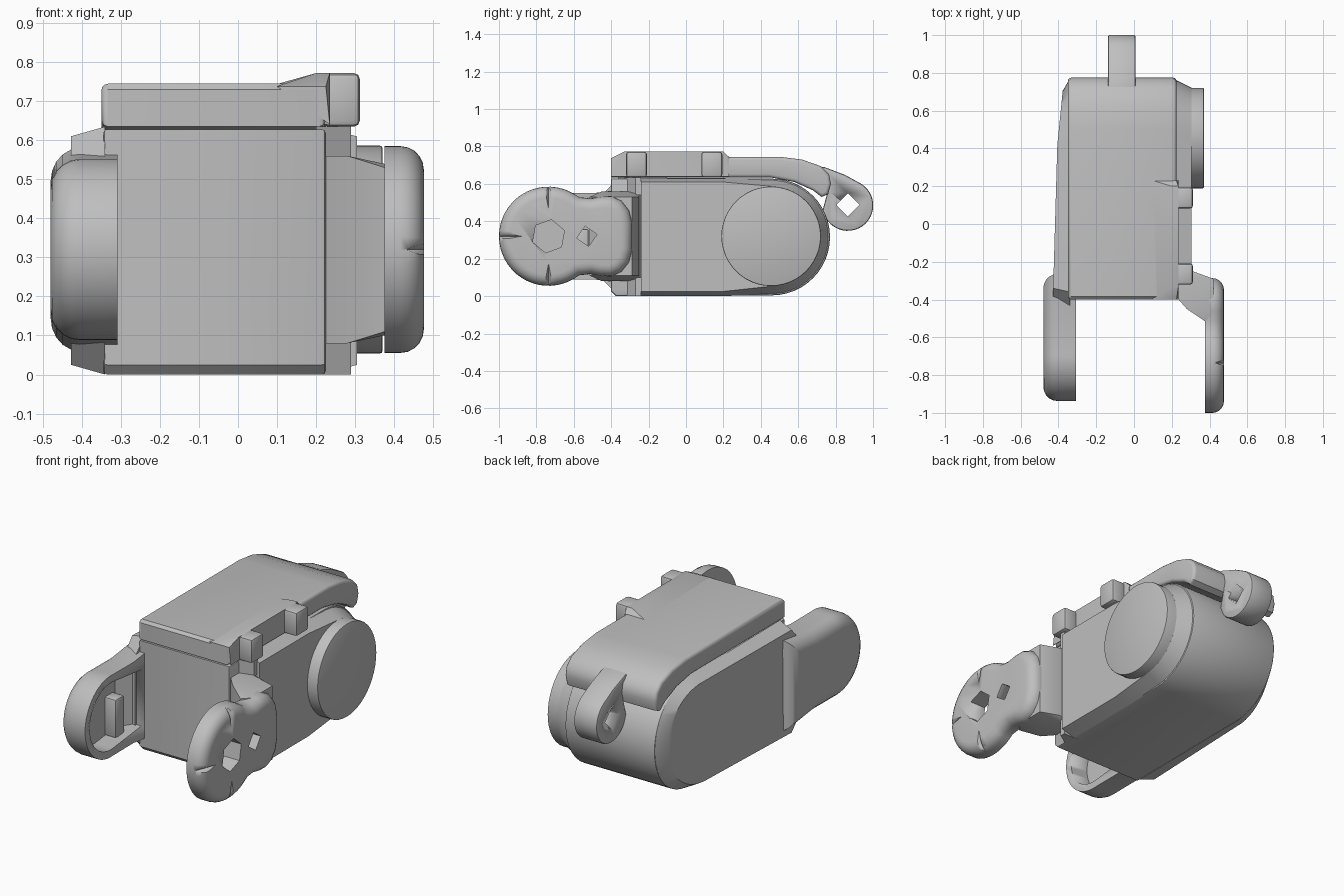
import bpy, bmesh
from math import sin, cos, radians, pi
from mathutils import Vector, Matrix

if "Cube" in bpy.data.objects:
    bpy.data.objects.remove(bpy.data.objects["Cube"], do_unlink=True)

grey = bpy.data.materials.new("plain grey")
grey.use_nodes = True
COLOUR = (0.52, 0.52, 0.52, 1)
grey.diffuse_color = COLOUR
grey.node_tree.nodes["Principled BSDF"].inputs["Base Color"].default_value = COLOUR


def finish(name, bm):
    """Turn a bmesh into a grey, smooth-by-angle object."""
    bmesh.ops.recalc_face_normals(bm, faces=bm.faces)
    mesh = bpy.data.meshes.new(name)
    bm.to_mesh(mesh)
    bm.free()
    mesh.materials.append(grey)
    ob = bpy.data.objects.new(name, mesh)
    bpy.context.collection.objects.link(ob)
    bpy.ops.object.select_all(action='DESELECT')
    ob.select_set(True)
    bpy.context.view_layer.objects.active = ob
    bpy.ops.object.shade_smooth_by_angle(angle=radians(35))
    return ob


def arc(cy, cz, r, a0, a1, n=16):
    return [(cy + r * cos(radians(a0 + (a1 - a0) * i / n)),
             cz + r * sin(radians(a0 + (a1 - a0) * i / n))) for i in range(n + 1)]


def prism(name, inner, x0, x1, outer=None, rims=(), size=0.02, segs=2, taper=None):
    """Loft a side profile (y, z) from x0 to x1; rims lists the caps whose edge is rounded."""
    bm = bmesh.new()
    caps = []
    for x, prof in ((x0, inner), (x1, outer or inner)):
        caps.append([bm.verts.new((x, y, z)) for y, z in prof])
    n = len(inner)
    faces = [bm.faces.new(c) for c in caps]
    for i in range(n):
        j = (i + 1) % n
        bm.faces.new((caps[0][i], caps[0][j], caps[1][j], caps[1][i]))
    edges = [e for r in rims for e in faces[r].edges]
    if edges:
        bmesh.ops.recalc_face_normals(bm, faces=bm.faces)
        bmesh.ops.bevel(bm, geom=edges, offset=size, segments=segs, profile=0.5,
                        affect='EDGES', clamp_overlap=True)
    if taper:
        for v in bm.verts:
            v.co.x += taper(v.co)
    return finish(name, bm)


def block(name, lo, hi, bevel=0.015):
    bm = bmesh.new()
    bmesh.ops.create_cube(bm, size=1)
    for v in bm.verts:
        v.co = [(a + b) / 2 + c * (b - a) for a, b, c in zip(lo, hi, v.co)]
    bmesh.ops.bevel(bm, geom=bm.edges[:], offset=bevel, segments=2, profile=0.5, affect='EDGES')
    return finish(name, bm)


def hull(name, points):
    bm = bmesh.new()
    for p in points:
        bm.verts.new(p)
    bmesh.ops.convex_hull(bm, input=bm.verts)
    bmesh.ops.dissolve_limit(bm, angle_limit=0.01, verts=bm.verts[:], edges=bm.edges[:])
    return finish(name, bm)


def cut(ob, cutter):
    mod = ob.modifiers.new("cut", 'BOOLEAN')
    mod.operation = 'DIFFERENCE'
    mod.solver = 'EXACT'
    mod.object = cutter
    bpy.context.view_layer.objects.active = ob
    bpy.ops.object.modifier_apply(modifier=mod.name)
    bpy.data.objects.remove(cutter, do_unlink=True)


# Main body: a box with a round rear end
tail = arc(0.458, 0.316, 0.312, -90, 90, 24)
prism("body", [(-0.375, 0.0)] + tail + [(-0.4, 0.628), (-0.4, 0.025)],
      -0.345, 0.225, rims=(0, 1), size=0.01)

# Left side shell, thinning toward the rear
shell_in = [(-0.44, 0.08), (-0.36, 0.0)] + tail + [(-0.36, 0.635), (-0.44, 0.55)]
shell_out = [(-0.42, 0.11), (-0.34, 0.025)] + arc(0.42, 0.316, 0.285, -90, 90, 24) \
    + [(-0.34, 0.61), (-0.42, 0.52)]
prism("left_side_shell", shell_in, -0.34, -0.428, shell_out,
      taper=lambda c: 0.1 * max(0, c.y - 0.2) if c.x < -0.4 else 0)

# Right side panel narrowing into the round joint cap
panel_in = [(-0.25, 0.0), (0.2, 0.0)] + arc(0.458, 0.316, 0.305, -85, 85, 24) \
    + [(0.2, 0.63), (-0.25, 0.63)]
panel_out = [(-0.24, 0.025), (0.2, 0.025)] + arc(0.455, 0.32, 0.266, -85, 85, 24) \
    + [(0.2, 0.61), (-0.24, 0.61)]
prism("right_side_panel", panel_in, 0.22, 0.305, panel_out)
prism("joint_cap", arc(0.455, 0.32, 0.266, 0, 352.5, 47), 0.23, 0.37, rims=(1,), size=0.006)

# Top cover that curls down over the rear
cover = [(-0.4, 0.635), (0.45, 0.635), (0.58, 0.61), (0.68, 0.565), (0.725, 0.53),
         (0.76, 0.545), (0.775, 0.6), (0.765, 0.65), (0.72, 0.695), (0.62, 0.73), (0.5, 0.745),
         (-0.385, 0.745), (-0.4, 0.73)]
prism("top_cover", cover, -0.35, 0.225, rims=(0, 1), size=0.018, segs=3)

# Raised edge of the cover with two side tabs
hull("cover_ridge", [(x, y, z) for x, y, z in
                     [(0.1, -0.4, 0.738), (0.1, 0.23, 0.744), (0.225, -0.4, 0.738),
                      (0.225, 0.23, 0.744), (0.2, -0.33, 0.772), (0.2, 0.2, 0.772),
                      (0.235, -0.33, 0.772), (0.235, 0.2, 0.772),
                      (0.235, -0.4, 0.64), (0.235, 0.23, 0.64)]])
for name, y in (("front_tab", -0.265), ("rear_tab", 0.138)):
    block(name, (0.215, y - 0.056, 0.635), (0.312, y + 0.056, 0.772))

# Rear lug with a diamond hole
lug = [(0.66, 0.69), (0.7, 0.57), (0.755, 0.55)] + arc(0.865, 0.485, 0.136, 190, 420, 24) \
    + [(0.85, 0.648), (0.74, 0.69)]
lug_ob = prism("rear_lug", lug, -0.138, 0.008, rims=(0, 1), size=0.01)
cut(lug_ob, prism("lug_hole", arc(0.865, 0.488, 0.062, 0, 270, 3), -0.3, 0.2))

# Right fork arm: round head, waist and rear lobe
head = arc(-0.735, 0.32, 0.265, 52, 308, 36)
lower_lobe = [(-0.51, 0.118), (-0.46, 0.108), (-0.4, 0.105), (-0.345, 0.13),
              (-0.305, 0.18), (-0.287, 0.25)]
upper_lobe = [(y, 0.64 - z) for y, z in reversed(lower_lobe)]
arm = prism("right_fork_arm", head + lower_lobe + upper_lobe, 0.375, 0.476,
            rims=(1,), size=0.06, segs=5)
cut(arm, prism("head_hole", arc(-0.735, 0.32, 0.09, 20, 320, 5), 0.3, 0.6))
cut(arm, prism("small_hole", arc(-0.53, 0.32, 0.055, 10, 280, 3), 0.3, 0.6))
# Wedge notches around the head rim
for a in (90, 180, 270):
    d = Vector((0, cos(radians(a)), sin(radians(a))))
    side = d.cross(Vector((1, 0, 0))) * 0.045
    base = Vector((0.455, -0.735, 0.32)) + d * 0.28
    tip = Vector((0.478, -0.735, 0.32)) + d * 0.14
    up = Vector((0.06, 0, 0))
    cut(arm, hull("notch", [base + side + up, base - side + up, base - up * 0.5, tip, tip + up]))

# Bracket joining the right arm to the body
plan = [(0.21, -0.265), (0.31, -0.25), (0.42, -0.29), (0.42, -0.47), (0.376, -0.515),
        (0.33, -0.45), (0.28, -0.45), (0.21, -0.37)]
hull("right_arm_bracket", [(x, y, 0.32 + s * (0.21 if x > 0.3 else 0.24))
                           for x, y in plan for s in (-1, 1)])
for name, z0, z1 in (("lower_corner", 0.0, 0.1), ("upper_corner", 0.54, 0.635)):
    hull(name, [(x, y, z) for z in (z0, z1)
                for x, y in ((0.2, -0.24), (0.29, -0.24), (0.29, -0.27), (0.2, -0.33))])

# Left fork arm: rounded outside, hollow inside
left_prof = arc(-0.705, 0.32, 0.232, 85, 275, 30) + [(-0.5, 0.09), (-0.265, 0.06),
                                                     (-0.265, 0.58), (-0.5, 0.55)]
left_arm = prism("left_fork_arm", left_prof, -0.308, -0.48, rims=(1,), size=0.075, segs=5)
pocket = arc(-0.705, 0.32, 0.19, 85, 275, 24) + [(-0.43, 0.16), (-0.43, 0.48)]
cut(left_arm, prism("pocket", pocket, -0.42, -0.2))
block("pocket_rib", (-0.43, -0.6, 0.14), (-0.35, -0.52, 0.36), 0.012)
hull("left_arm_web", [(x, y, z) for z in (0.1, 0.53)
                      for x, y in ((-0.33, -0.4), (-0.43, -0.4), (-0.43, -0.52))])
